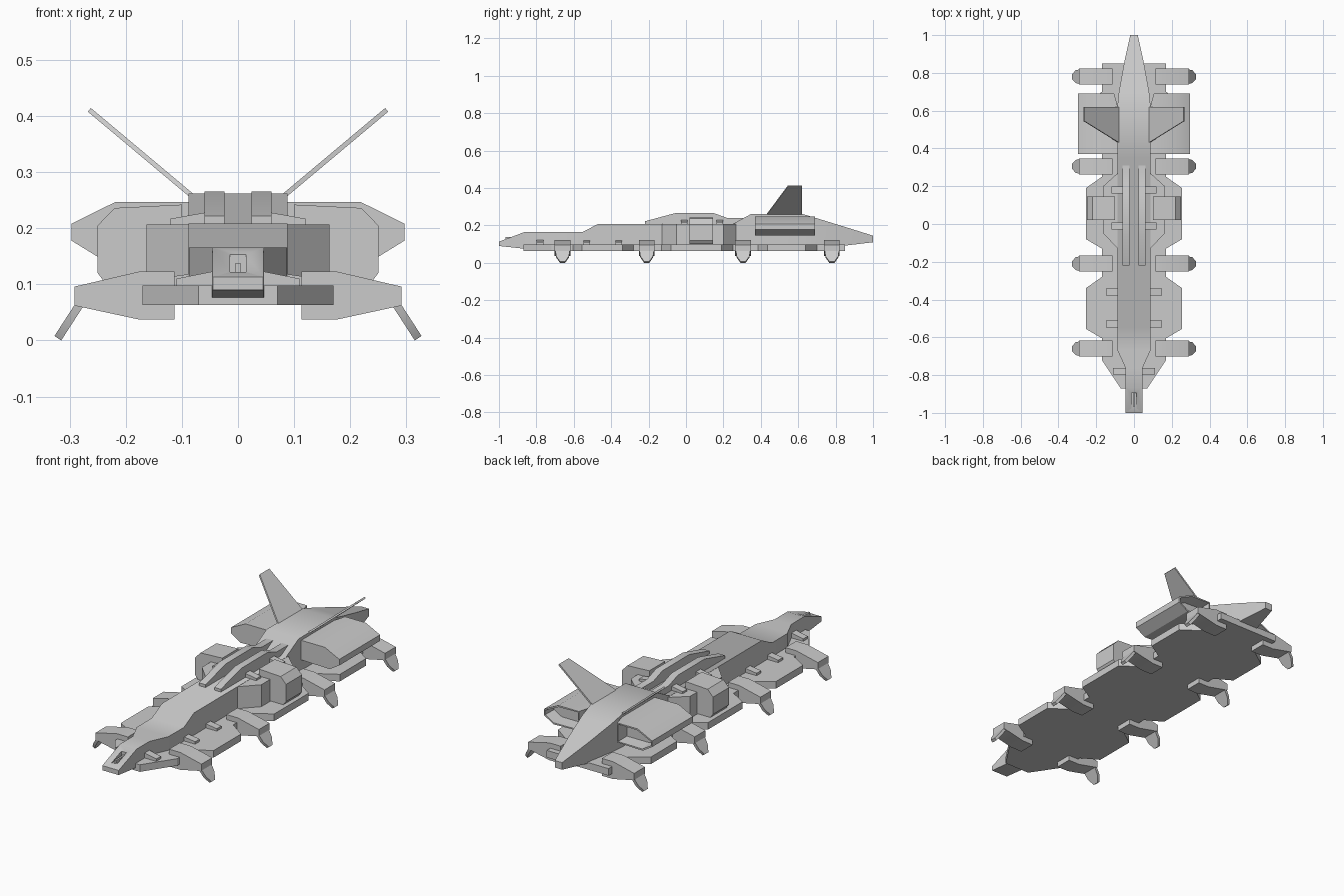
import bpy, bmesh, math

if "Cube" in bpy.data.objects:
    bpy.data.objects.remove(bpy.data.objects["Cube"])


def finish(name, bm, mirror=False):
    bmesh.ops.recalc_face_normals(bm, faces=bm.faces)
    me = bpy.data.meshes.new(name)
    bm.to_mesh(me)
    bm.free()
    ob = bpy.data.objects.new(name, me)
    bpy.context.collection.objects.link(ob)
    if mirror:
        m = ob.modifiers.new("Mirror", "MIRROR")
        m.use_mirror_merge = False
    bpy.ops.object.select_all(action="DESELECT")
    ob.select_set(True)
    bpy.context.view_layer.objects.active = ob
    bpy.ops.object.shade_smooth_by_angle(angle=math.radians(30))
    return ob


def skin(name, rings, mirror=False, recess=None):
    """Join equal-length point rings and cap the ends; recess sinks the last cap."""
    bm = bmesh.new()
    vs = [[bm.verts.new(p) for p in r] for r in rings]
    n = len(vs[0])
    for a, b in zip(vs, vs[1:]):
        for i in range(n):
            j = (i + 1) % n
            bm.faces.new((a[i], a[j], b[j], b[i]))
    bm.faces.new(vs[0])
    cap = bm.faces.new(vs[-1])
    if recess:
        bmesh.ops.recalc_face_normals(bm, faces=bm.faces)
        bmesh.ops.inset_region(bm, faces=[cap], thickness=recess[0])
        bmesh.ops.inset_region(bm, faces=[cap], thickness=recess[0], depth=-recess[1])
    return finish(name, bm, mirror)


def along_y(pts, y):
    return [(x, y, z) for x, z in pts]


# Flat base plate with three side bulges
side = [(0.07, -0.87), (0.17, -0.72), (0.17, -0.605)]
for a, b in ((-0.605, -0.28), (-0.13, 0.25), (0.385, 0.70)):
    side += [(0.17, a), (0.255, a + 0.05), (0.255, b - 0.06), (0.17, b)]
side = side[:2] + side[3:] + [(0.17, 0.85)]
outline = side + [(-x, y) for x, y in reversed(side)]
skin("base_plate", [[(x, y, z) for x, y in outline] for z in (0.063, 0.098)])

# Fuselage lofted from rectangular sections: y, half width, bottom, top
sections = [(-1.0, 0.045, 0.09, 0.113), (-0.86, 0.046, 0.075, 0.166),
            (-0.76, 0.046, 0.075, 0.166), (-0.67, 0.087, 0.08, 0.166),
            (-0.55, 0.088, 0.08, 0.166), (-0.47, 0.088, 0.08, 0.208),
            (0.25, 0.088, 0.08, 0.208), (0.35, 0.088, 0.08, 0.262),
            (0.62, 0.088, 0.08, 0.262), (0.70, 0.08, 0.08, 0.238),
            (0.85, 0.053, 0.092, 0.192), (1.0, 0.02, 0.11, 0.145)]
fuselage = skin("fuselage", [along_y([(-w, b), (w, b), (w, t), (-w, t)], y)
                             for y, w, b, t in sections])

# Nose slot cut into the sloping face, with a small barrel in it
cutter = skin("nose_slot_cutter", [along_y([(-0.014, 0.122), (0.014, 0.122),
                                            (0.014, 0.2), (-0.014, 0.2)], y)
                                   for y in (-0.99, -0.895)])
cutter.hide_render = True
cutter.hide_viewport = True
cut = fuselage.modifiers.new("Slot", "BOOLEAN")
cut.object = cutter
cut.operation = "DIFFERENCE"
cut.solver = "EXACT"
skin("nose_barrel", [along_y([(-0.005, 0.12), (0.005, 0.12), (0.005, 0.137),
                              (-0.005, 0.137)], y) for y in (-0.965, -0.89)])

# Shoulders widening the middle of the hull
sh = [(0.086, -0.13), (0.163, -0.05), (0.163, 0.2), (0.086, 0.27)]
skin("shoulder", [[(x, y, z) for x, y in sh] for z in (0.09, 0.207)], True)

# Middle side blocks
block = [(0.1, 0.1), (0.235, 0.1), (0.25, 0.12), (0.25, 0.205), (0.22, 0.236), (0.1, 0.242)]
skin("side_block", [along_y(block, y) for y in (0.02, 0.145)], True)

# Twin long blades on the spine
blade = [(-0.22, 0.2), (-0.22, 0.222), (-0.06, 0.265), (0.15, 0.265),
         (0.22, 0.24), (0.325, 0.24), (0.325, 0.2)]
skin("spine_blade", [[(x, y, z) for y, z in blade] for x in (0.024, 0.06)], True)

# Ribs: centre y, outer x, top z
for i, (y, x, z) in enumerate([(-0.78, 0.11, 0.118), (-0.53, 0.148, 0.118),
                               (-0.36, 0.148, 0.118), (-0.01, 0.12, 0.225),
                               (0.18, 0.12, 0.225)]):
    rib = [(0.03, z - 0.03), (x, z - 0.03), (x, z - 0.008), (0.03, z + 0.008)]
    skin(f"rib_{i + 1}", [along_y(rib, y + d) for d in (-0.018, 0.018)], True)

# Rear engines with recessed exhausts
eng = [(0.08, 0.15), (0.245, 0.146), (0.297, 0.178), (0.297, 0.208),
       (0.218, 0.247), (0.08, 0.247)]
inner = [(max(x, 0.105), z) for x, z in eng]
skin("engine", [along_y(eng, 0.37), along_y(eng, 0.60), along_y(inner, 0.69)],
     True, (0.008, 0.06))

# Slanted tail fins
fin = [(0.08, 0.43, 0.256), (0.265, 0.545, 0.411), (0.265, 0.62, 0.411), (0.08, 0.62, 0.256)]
skin("tail_fin", [[(x + 0.0028 * s, y, z - 0.0032 * s) for x, y, z in fin]
                  for s in (-1, 1)], True)

# Four pairs of thruster pods, each with a tapered foot
pod = [(0.113, 0.037), (0.175, 0.037), (0.291, 0.062), (0.291, 0.096),
       (0.175, 0.123), (0.113, 0.123)]
for i, y in enumerate((-0.66, -0.21, 0.305, 0.78)):
    skin(f"pod_{i + 1}", [along_y(pod, y + d) for d in (-0.042, 0.042)], True)
    rings = []
    for cx, cz, w in ((0.277, 0.072, 0.04), (0.303, 0.032, 0.034), (0.321, 0.004, 0.014)):
        rings.append([(cx + 0.006 * s, y + w * t, cz + 0.004 * s)
                      for s, t in ((-1, -1), (1, -1), (1, 1), (-1, 1))])
    skin(f"foot_{i + 1}", rings, True)
